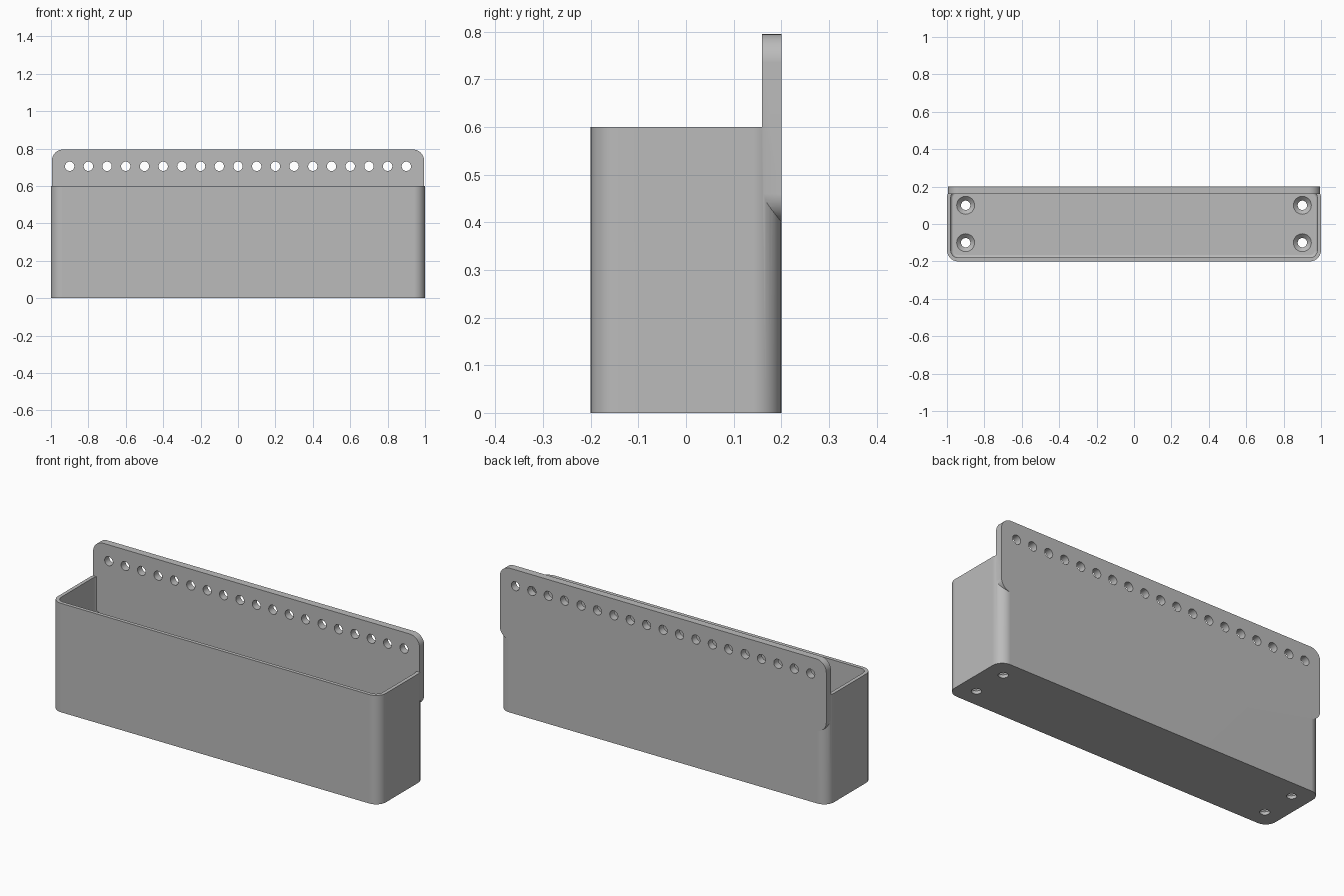
import bpy
import bmesh
from math import sin, cos, pi, radians

cube = bpy.data.objects.get("Cube")
if cube:
    bpy.data.objects.remove(cube)

grey = bpy.data.materials.new("plain grey")
grey.use_nodes = True
colour = (0.5, 0.5, 0.5, 1)
grey.diffuse_color = colour
grey.node_tree.nodes["Principled BSDF"].inputs["Base Color"].default_value = colour


def make_object(name, bm):
    bmesh.ops.recalc_face_normals(bm, faces=bm.faces)
    mesh = bpy.data.meshes.new(name)
    bm.to_mesh(mesh)
    bm.free()
    mesh.materials.append(grey)
    obj = bpy.data.objects.new(name, mesh)
    bpy.context.collection.objects.link(obj)
    return obj


def upright(u, v, w):
    return (u, v, w)


def facing_front(u, v, w):
    return (u, w, v)


def loft(bm, rings):
    """Join rings of equal length and cap both ends."""
    rings = [[bm.verts.new(p) for p in ring] for ring in rings]
    n = len(rings[0])
    for a, b in zip(rings, rings[1:]):
        for i in range(n):
            j = (i + 1) % n
            bm.faces.new((a[i], a[j], b[j], b[i]))
    bm.faces.new(rings[0])
    bm.faces.new(rings[-1])


def rounded_outline(half_u, v0, v1, r, steps=10):
    points = []
    corners = ((half_u - r, v1 - r), (r - half_u, v1 - r),
               (r - half_u, v0 + r), (half_u - r, v0 + r))
    for q, (cu, cv) in enumerate(corners):
        for i in range(steps + 1):
            a = (q + i / steps) * pi / 2
            points.append((cu + r * cos(a), cv + r * sin(a)))
    return points


def prism(name, outline, w0, w1, place):
    bm = bmesh.new()
    loft(bm, [[place(u, v, w) for u, v in outline] for w in (w0, w1)])
    return make_object(name, bm)


def drill(bm, u, v, profile, place, sides=32):
    """Round cutter from (radius, depth) pairs."""
    loft(bm, [[place(u + r * cos(2 * pi * i / sides),
                     v + r * sin(2 * pi * i / sides), w)
               for i in range(sides)] for r, w in profile])


def combine(target, tool, operation):
    mod = target.modifiers.new(operation.lower(), 'BOOLEAN')
    mod.operation = operation
    mod.solver = 'EXACT'
    mod.object = tool
    bpy.context.view_layer.objects.active = target
    bpy.ops.object.modifier_apply(modifier=mod.name)
    bpy.data.objects.remove(tool)


wall, floor, fillet = 0.02, 0.04, 0.015

# Open box with rounded upright corners
box = prism("wall_bin", rounded_outline(1, -0.2, 0.2, 0.06), 0, 0.6, upright)

# Cavity, with a small fillet around the floor
bm = bmesh.new()
rings = []
for i in range(7):
    a = i / 6 * pi / 2
    inset = wall + fillet * (1 - sin(a))
    rings.append([(u, v, floor + fillet * (1 - cos(a))) for u, v in
                  rounded_outline(1 - inset, inset - 0.2, 0.2 - inset, 0.06 - inset)])
rings.append([(u, v, 0.7) for u, v, w in rings[-1]])
loft(bm, rings)
combine(box, make_object("cavity_cutter", bm), 'DIFFERENCE')

# Rounded mounting plate along the back
plate = prism("back_plate", rounded_outline(0.995, 0.4, 0.795, 0.06),
              0.16, 0.2, facing_front)
combine(box, plate, 'UNION')

# Row of hanging holes and four countersunk floor holes
bm = bmesh.new()
for i in range(19):
    drill(bm, -0.9 + i * 0.1, 0.705, ((0.025, 0.1), (0.025, 0.3)), facing_front)
for x in (-0.9, 0.9):
    for y in (-0.1, 0.1):
        drill(bm, x, y, ((0.025, -0.1), (0.025, floor - 0.023),
                         (0.048, floor), (0.048, floor + 0.05)), upright)
combine(box, make_object("hole_cutter", bm), 'DIFFERENCE')

# Smooth curves, crisp edges
bpy.ops.object.select_all(action='DESELECT')
box.select_set(True)
bpy.context.view_layer.objects.active = box
bpy.ops.object.shade_smooth_by_angle(angle=radians(30))
normals = box.modifiers.new("even_normals", 'WEIGHTED_NORMAL')
normals.keep_sharp = True
